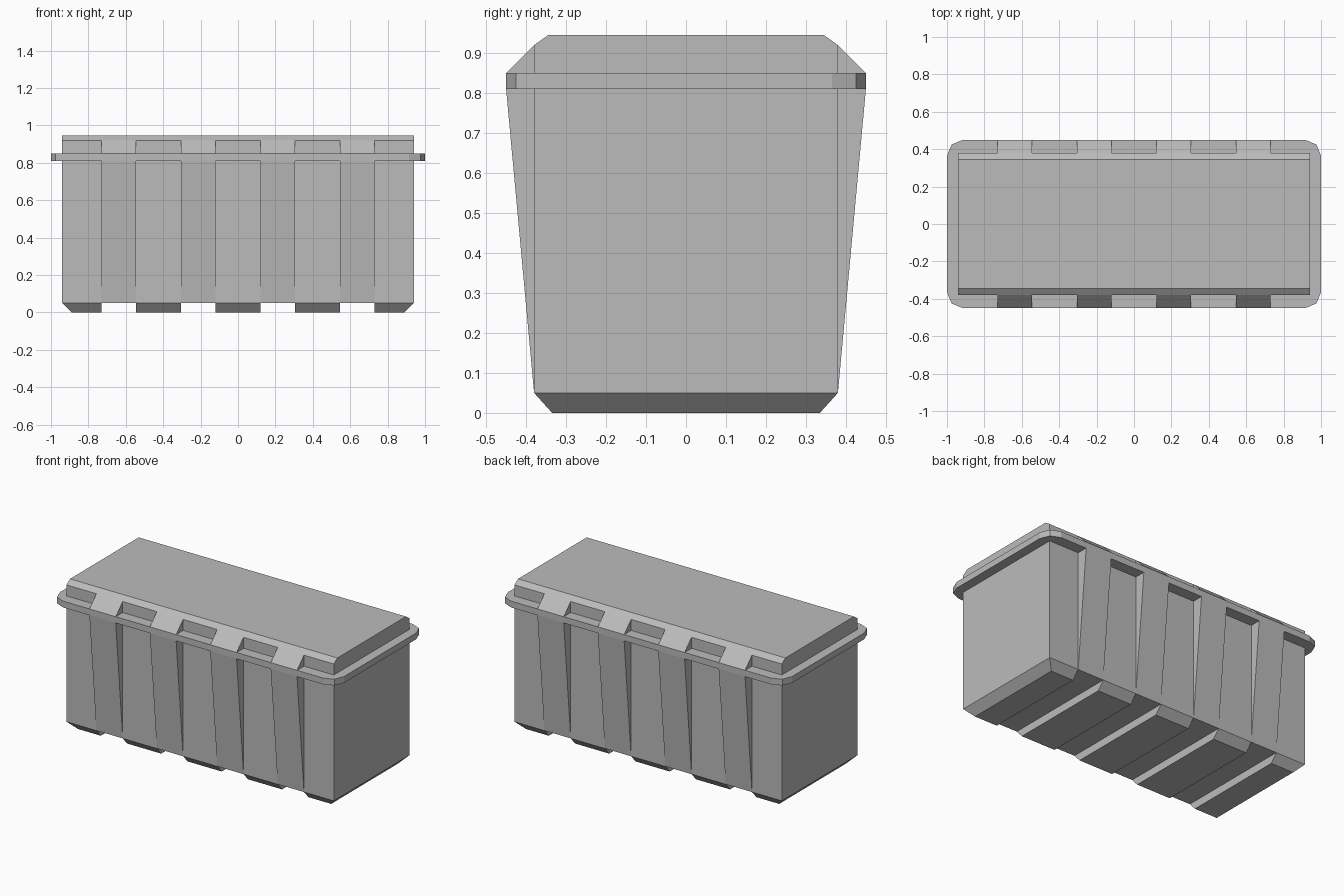
import bpy
import bmesh

cube = bpy.data.objects.get("Cube")
if cube:
    bpy.data.objects.remove(cube, do_unlink=True)

grey = bpy.data.materials.new("plain grey")
grey.use_nodes = True
colour = (0.5, 0.5, 0.5, 1)
grey.diffuse_color = colour
grey.node_tree.nodes["Principled BSDF"].inputs["Base Color"].default_value = colour


def finish(name, bm):
    bmesh.ops.recalc_face_normals(bm, faces=bm.faces)
    mesh = bpy.data.meshes.new(name)
    bm.to_mesh(mesh)
    bm.free()
    mesh.materials.append(grey)
    obj = bpy.data.objects.new(name, mesh)
    bpy.context.collection.objects.link(obj)
    return obj


def prism(name, profile, x0, x1):
    """Extrude a (y, z) profile along x."""
    bm = bmesh.new()
    face = bm.faces.new([bm.verts.new((x0, y, z)) for y, z in profile])
    out = bmesh.ops.extrude_face_region(bm, geom=[face])
    for v in out["geom"]:
        if isinstance(v, bmesh.types.BMVert):
            v.co.x = x1
    return finish(name, bm)


def both_sides(half):
    return half + [(-y, z) for y, z in reversed(half)]


LENGTH, WALL, FLOOR, SHOULDER = 0.94, 0.38, 0.05, 0.92
RIM_LOW, RIM_TOP, RIM_Y = 0.81, 0.85, 0.45

# Straight-sided container with a chamfered lid top
prism("body", both_sides([(WALL, FLOOR), (WALL, SHOULDER), (0.345, 0.945)]),
      -LENGTH, LENGTH)

# Rim with rounded corners
bm = bmesh.new()
bmesh.ops.create_cube(bm, size=1)
for v in bm.verts:
    v.co.x *= 2
    v.co.y *= 2 * RIM_Y
    v.co.z = RIM_TOP if v.co.z > 0 else RIM_LOW
corners = [e for e in bm.edges
           if abs(e.verts[0].co.z - e.verts[1].co.z) > 0.01]
bmesh.ops.bevel(bm, geom=corners, offset=0.085, segments=2, profile=0.5,
                affect='EDGES')
finish("rim", bm)

# Tapered ribs on both long sides, flaring up to the rim and over the lid
rib = [(0.3, FLOOR + 0.02), (WALL, FLOOR), (RIM_Y, RIM_LOW),
       (RIM_Y, RIM_TOP), (WALL, SHOULDER), (0.3, SHOULDER - 0.02)]
rib_spans = [(-0.73, -0.545), (-0.305, -0.12), (0.12, 0.305), (0.545, 0.73)]
for i, (x0, x1) in enumerate(rib_spans, 1):
    for side, sign in (("front", -1), ("back", 1)):
        prism(f"{side}_rib_{i}", [(sign * y, z) for y, z in rib], x0, x1)

# Chamfered skids under the floor, filling the gaps between ribs
skid = both_sides([(0.335, 0), (WALL, FLOOR)])
edges = [-LENGTH] + [x for span in rib_spans for x in span] + [LENGTH]
for i in range(0, len(edges), 2):
    obj = prism(f"skid_{i // 2 + 1}", skid, edges[i], edges[i + 1])
    for v in obj.data.vertices:
        # Outer ends slope inward towards the ground
        if abs(v.co.x) > LENGTH - 0.01 and v.co.z < 0.01:
            v.co.x *= 0.89 / LENGTH
